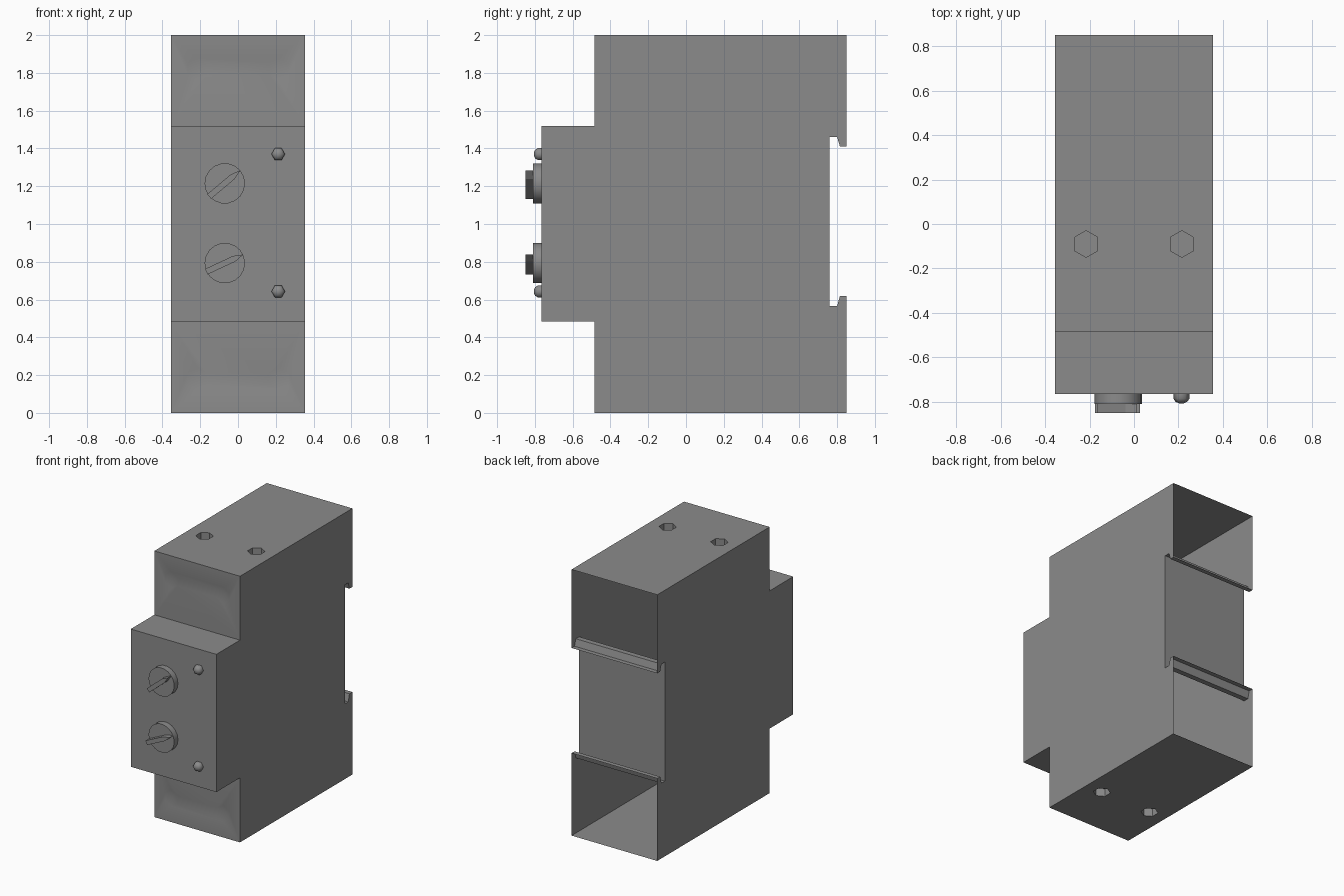
import bpy, bmesh, math
from mathutils import Vector, Matrix

if "Cube" in bpy.data.objects:
    bpy.data.objects.remove(bpy.data.objects["Cube"])

grey = bpy.data.materials.new("mid grey plastic")
grey.use_nodes = True
colour = (0.26, 0.26, 0.26, 1)
grey.diffuse_color = colour
grey.node_tree.nodes["Principled BSDF"].inputs["Base Color"].default_value = colour

HALF = 0.356
HOLE_X = 0.215
FACE_Y = -0.765   # raised front panel


def finish(name, bm, angle=30):
    mesh = bpy.data.meshes.new(name)
    bm.to_mesh(mesh)
    bm.free()
    mesh.materials.append(grey)
    obj = bpy.data.objects.new(name, mesh)
    bpy.context.collection.objects.link(obj)
    bpy.ops.object.select_all(action='DESELECT')
    obj.select_set(True)
    bpy.context.view_layer.objects.active = obj
    bpy.ops.object.shade_smooth_by_angle(angle=math.radians(angle))
    return obj


def loop_edges(bm, points):
    verts = [bm.verts.new(p) for p in points]
    edges = [bm.edges.new((a, b)) for a, b in zip(verts, verts[1:] + verts[:1])]
    return verts, edges


def pitted_panel(bm, a, b, centre, inward, depth, cone):
    """Flat panel spanning profile points a-b with two hexagonal recesses."""
    corners = [(-HALF, *a), (HALF, *a), (HALF, *b), (-HALF, *b)]
    edges = loop_edges(bm, corners)[1]
    along = Vector((0, b[0] - a[0], b[1] - a[1])).normalized()
    rings = []
    for x in (-HOLE_X, HOLE_X):
        c = Vector((x, *centre))
        ring = [c + 0.06 * (math.cos(k * math.pi / 3) * along
                            + math.sin(k * math.pi / 3) * Vector((1, 0, 0)))
                for k in range(6)]
        verts, ring_edges = loop_edges(bm, ring)
        edges += ring_edges
        rings.append((c, verts))
    bmesh.ops.triangle_fill(bm, edges=edges, use_beauty=True, normal=-inward)
    for c, verts in rings:
        if cone:
            floor = [bm.verts.new(c + inward * depth)] * 6
        else:
            floor = [bm.verts.new(v.co + inward * depth) for v in verts]
            bm.faces.new(floor)
        for k in range(6):
            n = (k + 1) % 6
            quad = [verts[k], verts[n], floor[n], floor[k]]
            bm.faces.new(quad[:3] if cone else quad)


# Housing: thin shell, open at the back above and below the rail slot
profile = [(0.85, 0), (-0.485, 0), (-0.485, 0.485), (FACE_Y, 0.485),
           (FACE_Y, 1.52), (-0.485, 1.52), (-0.485, 2), (0.85, 2),
           (0.85, 1.41), (0.815, 1.41), (0.8, 1.46), (0.76, 1.46),
           (0.76, 0.565), (0.8, 0.565), (0.815, 0.62), (0.85, 0.62)]
recesses = {0: ((-0.09, 0), Vector((0, 0, 1)), 0.06, False),
            1: ((-0.485, 0.18), Vector((0, 1, 0)), 0.018, True),
            5: ((-0.485, 1.82), Vector((0, 1, 0)), 0.018, True),
            6: ((-0.09, 2), Vector((0, 0, -1)), 0.06, False)}
open_back = (7, 15)

bm = bmesh.new()
for x in (-HALF, HALF):
    bm.faces.new([bm.verts.new((x, *p)) for p in profile])
for i, a in enumerate(profile):
    b = profile[(i + 1) % len(profile)]
    if i in recesses:
        pitted_panel(bm, a, b, *recesses[i])
    elif i not in open_back:
        bm.faces.new([bm.verts.new(p) for p in
                      ((-HALF, *a), (HALF, *a), (HALF, *b), (-HALF, *b))])
bmesh.ops.remove_doubles(bm, verts=bm.verts, dist=0.0005)
bmesh.ops.recalc_face_normals(bm, faces=bm.faces)
bm.normal_update()
side = max(bm.faces, key=lambda f: f.calc_center_median().x)
if side.normal.x < 0:
    bmesh.ops.reverse_faces(bm, faces=bm.faces)
finish("housing", bm)


def lathe(name, x, z, rings, sides, angle):
    """Stack of (radius, forward distance) rings standing out of the front panel."""
    bm = bmesh.new()
    loops = []
    for r, d in rings:
        loops.append([bm.verts.new((x + r * math.cos(2 * math.pi * k / sides), FACE_Y - d,
                                    z + r * math.sin(2 * math.pi * k / sides)))
                      for k in range(sides)])
    for low, high in zip(loops, loops[1:]):
        for k in range(sides):
            n = (k + 1) % sides
            bm.faces.new([low[k], low[n], high[n], high[k]])
    bm.faces.new(loops[-1])
    bmesh.ops.recalc_face_normals(bm, faces=bm.faces)
    bm.normal_update()
    if bm.faces[-1].normal.y > 0:
        bmesh.ops.reverse_faces(bm, faces=bm.faces)
    return finish(name, bm, angle)


def pointer(name, x, z, turn):
    """Pointed grip blade across the dial."""
    bm = bmesh.new()
    outline = [(-0.108, -0.016), (0.055, -0.016), (0.108, 0),
               (0.055, 0.016), (-0.108, 0.016)]
    face = bm.faces.new([bm.verts.new((u, FACE_Y - 0.045, v)) for u, v in outline])
    out = bmesh.ops.extrude_face_region(bm, geom=[face])
    bmesh.ops.translate(bm, vec=(0, -0.04, 0),
                        verts=[g for g in out["geom"] if isinstance(g, bmesh.types.BMVert)])
    bmesh.ops.recalc_face_normals(bm, faces=bm.faces)
    bmesh.ops.transform(bm, verts=bm.verts, matrix=Matrix.Translation((x, 0, z))
                        @ Matrix.Rotation(-math.radians(turn), 4, 'Y'))
    finish(name, bm, 15)


# Dials with pointers, and indicator lamps
for label, dial_z, turn, lamp_z in (("upper", 1.215, 40, 1.37), ("lower", 0.793, 25, 0.643)):
    lathe(label + "_dial", -0.07, dial_z, [(0.107, 0), (0.107, 0.045)], 18, 30)
    pointer(label + "_pointer", -0.07, dial_z, turn)
    lathe(label + "_lamp", 0.213, lamp_z,
          [(0.036, 0), (0.036, 0.02), (0.026, 0.034), (0.01, 0.041)], 6, 65)
